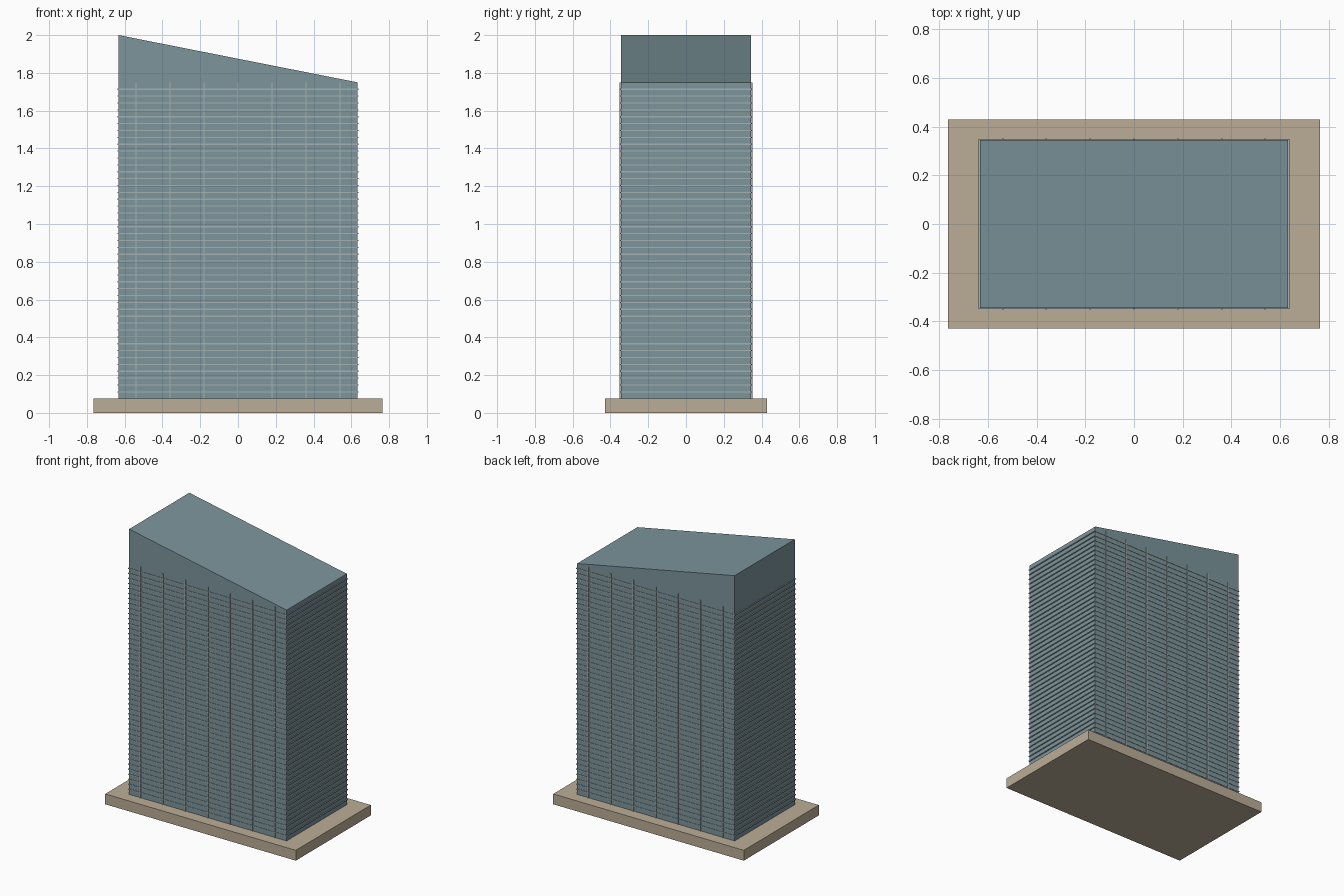
import bpy

if "Cube" in bpy.data.objects:
    bpy.data.objects.remove(bpy.data.objects["Cube"])


def material(name, color):
    m = bpy.data.materials.new(name)
    m.diffuse_color = (*color, 1)
    m.use_nodes = True
    m.node_tree.nodes["Principled BSDF"].inputs["Base Color"].default_value = m.diffuse_color
    return m


GLASS = material("blue_grey_glass", (0.20, 0.30, 0.33))
STONE = material("tan_stone", (0.50, 0.42, 0.31))
METAL = material("pale_metal", (0.38, 0.44, 0.45))


def box(name, x, y, z, mat):
    """Box from (min, max) ranges on each axis."""
    bpy.ops.mesh.primitive_cube_add(size=1)
    ob = bpy.context.object
    ob.name = name
    for v in ob.data.vertices:
        v.co = [r[1] if c > 0 else r[0] for c, r in zip(v.co, (x, y, z))]
    ob.data.materials.append(mat)
    return ob


def repeat(ob, count, offset):
    mod = ob.modifiers.new("repeat", 'ARRAY')
    mod.count = count
    mod.use_relative_offset = False
    mod.use_constant_offset = True
    mod.constant_offset_displace = offset


W, D = 0.632, 0.345          # tower half width and half depth
BASE_TOP, LOW, HIGH = 0.075, 1.75, 2.0
FLOORS = 46
STEP = (LOW - BASE_TOP) / FLOORS

# Plinth
box("base_plinth", (-0.765, 0.765), (-0.43, 0.43), (0, BASE_TOP), STONE)

# Tower body with a roof sloping down to the right
tower = box("tower_body", (-W, W), (-D, D), (0, LOW), GLASS)
for v in tower.data.vertices:
    if v.co.z > 1 and v.co.x < 0:
        v.co.z = HIGH

# Thin floor slabs projecting slightly all round
z = BASE_TOP + STEP
slabs = box("floor_bands", (-W - 0.006, W + 0.006), (-D - 0.0035, D + 0.0035),
            (z - 0.003, z + 0.003), METAL)
repeat(slabs, FLOORS - 1, (0, 0, STEP))

# Vertical fins on the front and back
for side, s in (("front", -1), ("back", 1)):
    y = sorted((s * (D - 0.004), s * (D + 0.006)))
    fin = box(side + "_fins", (-0.543, -0.537), y, (BASE_TOP, LOW), METAL)
    repeat(fin, 7, (0.18, 0, 0))
